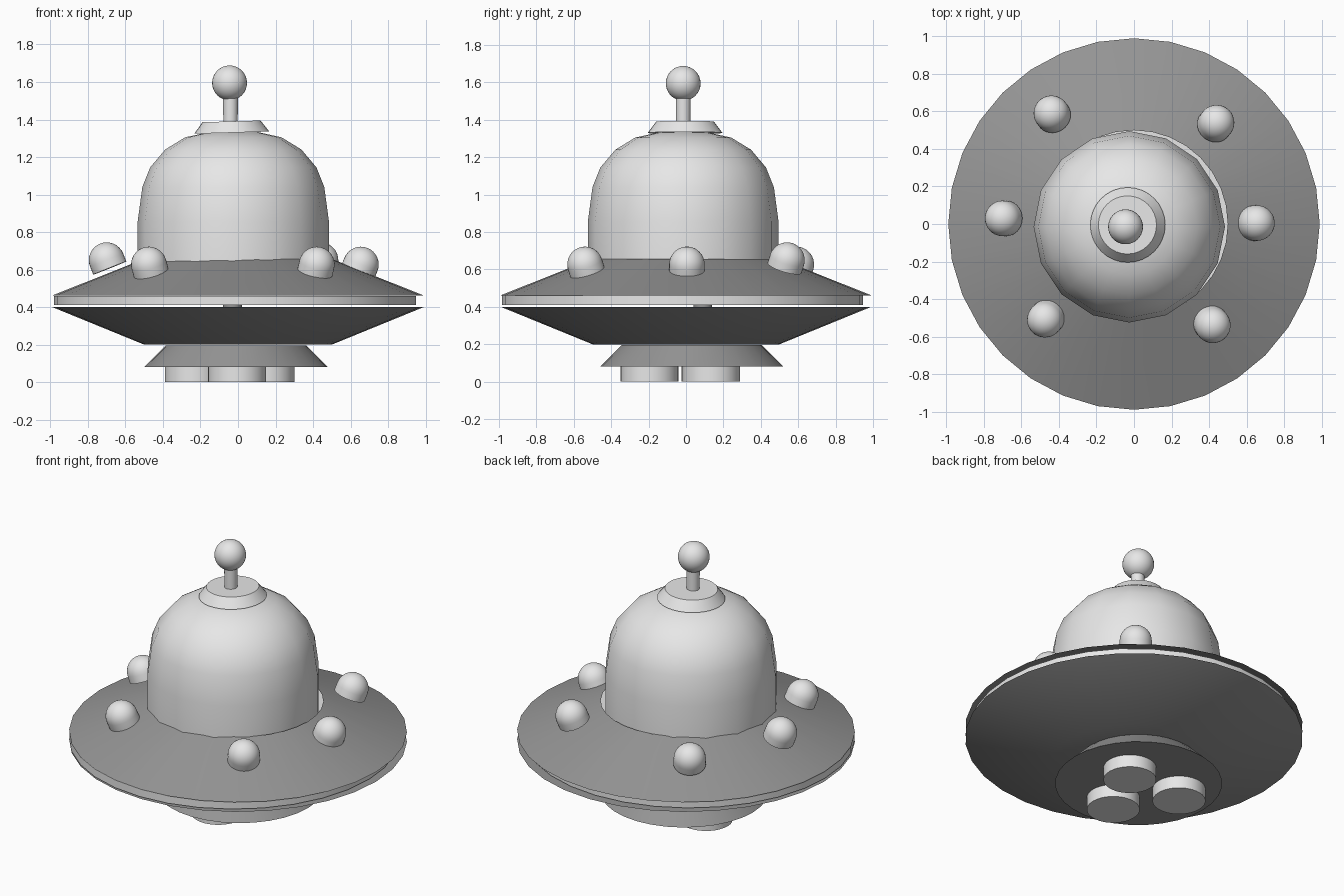
import bpy, bmesh, math
from mathutils import Vector

cube = bpy.data.objects.get("Cube")
if cube:
    bpy.data.objects.remove(cube, do_unlink=True)


def material(name, value):
    m = bpy.data.materials.new(name)
    m.use_nodes = True
    colour = (value, value, value, 1)
    m.diffuse_color = colour
    m.node_tree.nodes["Principled BSDF"].inputs["Base Color"].default_value = colour
    return m


light = material("light grey", 0.8)
dark = material("mid grey", 0.3)


def lathe(name, profile, centre, mat, segments=32, caps=True, axis=(0, 0, 1)):
    """Revolve (radius, height) points, listed bottom to top, about an axis."""
    bm = bmesh.new()
    rings = []
    for r, z in profile:
        count = segments if r > 0 else 1
        rings.append([bm.verts.new((r * math.cos(math.tau * i / segments),
                                    r * math.sin(math.tau * i / segments), z))
                      for i in range(count)])
    for a, b in zip(rings, rings[1:]):
        for i in range(segments):
            j = (i + 1) % segments
            quad = [a[i % len(a)], a[j % len(a)], b[j % len(b)], b[i % len(b)]]
            bm.faces.new(list(dict.fromkeys(quad)))
    if caps:
        if len(rings[0]) > 1:
            bm.faces.new(rings[0][::-1])
        if len(rings[-1]) > 1:
            bm.faces.new(rings[-1])
    mesh = bpy.data.meshes.new(name)
    bm.to_mesh(mesh)
    bm.free()
    mesh.materials.append(mat)
    ob = bpy.data.objects.new(name, mesh)
    bpy.context.collection.objects.link(ob)
    ob.location = centre
    ob.rotation_euler = Vector((0, 0, 1)).rotation_difference(Vector(axis)).to_euler()
    bpy.ops.object.select_all(action="DESELECT")
    ob.select_set(True)
    bpy.context.view_layer.objects.active = ob
    bpy.ops.object.shade_smooth_by_angle(angle=math.radians(30))
    return ob


def arc(radius, start, steps):
    """Profile of a sphere from a start angle up to its pole."""
    pts = []
    for i in range(steps):
        a = start + (math.pi / 2 - start) * i / steps
        pts.append((max(0, radius * math.cos(a)) if i or start > -1.5 else 0,
                    radius * math.sin(a)))
    return pts + [(0, radius)]


# Saucer: two shallow cones with a rim band between them
lathe("lower_saucer", [(0.5, 0.2), (0.99, 0.4)], (0, 0, 0), dark)
lathe("rim_band", [(0.965, 0.41), (0.965, 0.46)], (-0.015, -0.02, 0), light)
lathe("upper_saucer", [(0.99, 0.462), (0.5, 0.657)], (0, 0, 0), dark, caps=False)
lathe("centre_post", [(0.05, 0.3), (0.05, 0.42)], (-0.03, 0.09, 0), dark)

# Cabin dome
lathe("dome", [(0.51, 0.6), (0.51, 0.855), (0.485, 1.04), (0.443, 1.145),
               (0.363, 1.24), (0.257, 1.305), (0.13, 1.333), (0, 1.34)],
      (-0.025, -0.015, 0), light, segments=16)

# Antenna
lathe("antenna_base", [(0.2, -0.06), (0.155, 0)], (-0.035, -0.005, 1.39), light,
      axis=(-0.03, 0, 1))
lathe("antenna_rod", [(0.038, 1.37), (0.04, 1.54)], (-0.04, -0.015, 0), light)
lathe("antenna_ball", arc(0.093, -math.pi / 2, 16), (-0.045, -0.015, 1.595), light)

# Ring of bulbs, each tilted to the slope of the saucer
bulb_profile = [(0.095, -0.045)] + arc(0.095, 0, 8)
bulbs = [(-0.44, 0.59, 0.627), (0.44, 0.54, 0.65), (-0.7, 0.03, 0.65),
         (0.655, 0.005, 0.627), (-0.475, -0.51, 0.627), (0.42, -0.54, 0.627)]
for n, (x, y, z) in enumerate(bulbs, 1):
    out = Vector((x, y, 0)).normalized()
    lathe(f"bulb_{n}", bulb_profile, (x, y, z), light,
          axis=out * 0.4 + Vector((0, 0, 1)))

# Underside skirt and thrusters
lathe("skirt", [(0.49, 0.08), (0.375, 0.195)], (-0.01, 0.03, 0), dark)
for n, (x, y) in enumerate([(-0.235, 0.13), (0.145, 0.135), (-0.005, -0.195)], 1):
    lathe(f"thruster_{n}", [(0.155, 0), (0.155, 0.081)], (x, y, 0), light)
